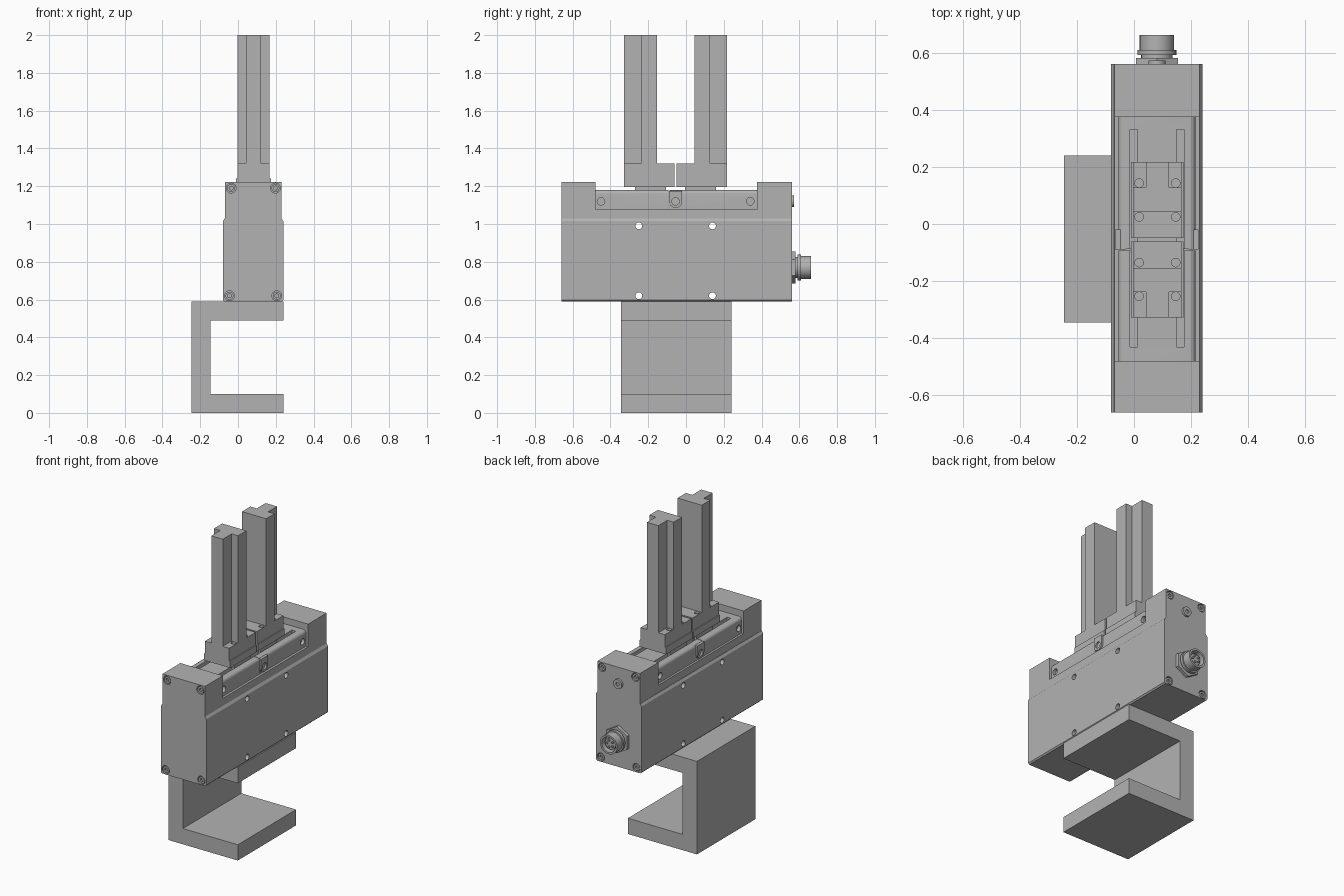
import bpy, bmesh, math
from mathutils import Matrix, Vector

if "Cube" in bpy.data.objects:
    bpy.data.objects.remove(bpy.data.objects["Cube"], do_unlink=True)

grey = bpy.data.materials.new("machined grey")
grey.use_nodes = True
grey.diffuse_color = (0.45, 0.45, 0.45, 1)
grey.node_tree.nodes["Principled BSDF"].inputs["Base Color"].default_value = (0.45, 0.45, 0.45, 1)


def finish(name, bm):
    bmesh.ops.recalc_face_normals(bm, faces=bm.faces[:])
    mesh = bpy.data.meshes.new(name)
    bm.to_mesh(mesh)
    bm.free()
    mesh.materials.append(grey)
    ob = bpy.data.objects.new(name, mesh)
    bpy.context.collection.objects.link(ob)
    return ob


def add_prism(bm, pts, lo, hi, axis):
    """Extrude a profile: axis 'z' takes (x, y) points, axis 'y' takes (x, z)."""
    place = (lambda p, t: (p[0], p[1], t)) if axis == 'z' else (lambda p, t: (p[0], t, p[1]))
    face = bm.faces.new([bm.verts.new(place(p, lo)) for p in pts])
    ext = bmesh.ops.extrude_face_region(bm, geom=[face])["geom"]
    step = Vector(place((0, 0), hi - lo))
    bmesh.ops.translate(bm, vec=step, verts=[v for v in ext if isinstance(v, bmesh.types.BMVert)])


def prism(name, pts, lo, hi, axis):
    bm = bmesh.new()
    add_prism(bm, pts, lo, hi, axis)
    return finish(name, bm)


def rect(x0, x1, y0, y1):
    return [(x0, y0), (x1, y0), (x1, y1), (x0, y1)]


def box(name, x0, x1, y0, y1, z0, z1):
    return prism(name, rect(x0, x1, y0, y1), z0, z1, 'z')


def add_cyl(bm, axis, centre, r, length, sides=24):
    turn = {'x': Matrix.Rotation(math.pi / 2, 4, 'Y'),
            'y': Matrix.Rotation(math.pi / 2, 4, 'X'), 'z': Matrix()}[axis]
    bmesh.ops.create_cone(bm, cap_ends=True, segments=sides, radius1=r, radius2=r,
                          depth=length, matrix=Matrix.Translation(centre) @ turn)


def cyls(name, axis, centres, r, length, sides=24):
    bm = bmesh.new()
    for c in centres:
        add_cyl(bm, axis, c, r, length, sides)
    return finish(name, bm)


def cut(ob, cutter):
    cutter.hide_render = True
    mod = ob.modifiers.new("cut", 'BOOLEAN')
    mod.operation, mod.solver, mod.object = 'DIFFERENCE', 'EXACT', cutter
    bpy.context.view_layer.objects.active = ob
    bpy.ops.object.modifier_apply(modifier=mod.name)
    bpy.data.objects.remove(cutter, do_unlink=True)


MID = 0.08          # centre line of the gripper in x
FRONT, BACK = -0.66, 0.56

# Mounting bracket, a C opening to +x
prism("mounting_bracket", [(-0.245, 0), (0.24, 0), (0.24, 0.1), (-0.145, 0.1),
                           (-0.145, 0.49), (0.24, 0.49), (0.24, 0.59), (-0.245, 0.59)],
      -0.345, 0.24, 'y')

# Main housing with chamfered long edges and cross holes
housing = prism("housing", [(-0.072, 0.59), (0.232, 0.59), (0.24, 0.598), (0.24, 1.015),
                            (0.23, 1.03), (-0.07, 1.03), (-0.08, 1.015), (-0.08, 0.598)],
                FRONT, BACK, 'y')
cut(housing, cyls("cross_holes", 'x', [(MID, y, z) for y in (-0.25, 0.14) for z in (0.62, 0.99)],
                  0.018, 1))
low_screws = [(x, y, 0.62) for x in (-0.045, 0.205) for y in (FRONT, BACK)]
cut(housing, cyls("counterbores", 'y', low_screws, 0.026, 0.04))

# Raised end blocks and the strip joining them
top_screws = [(x, y, 1.19) for x in (-0.036, 0.198) for y in (FRONT, BACK)]
for name, y0, y1 in (("front_end_block", FRONT, -0.48), ("back_end_block", 0.375, BACK)):
    block = box(name, -0.068, 0.23, y0, y1, 1.03, 1.222)
    cut(block, cyls("counterbores", 'y', top_screws, 0.026, 0.04))
box("centre_strip", -0.068, 0.23, -0.48, 0.375, 1.03, 1.078)

# Socket screws in both ends
screws = cyls("end_screws", 'y', [(x, y - math.copysign(0.012, y), z)
                                  for x, y, z in low_screws + top_screws], 0.021, 0.018)
cut(screws, cyls("sockets", 'y', low_screws + top_screws, 0.011, 0.03, 6))

# Rail cover in two halves with rounded shoulders, slots and side screw holes
shoulder = [(0.115 + 0.02 * math.cos(a), 1.16 + 0.02 * math.sin(a))
            for a in (i * math.pi / 12 for i in range(7))]
right_half = [(0.135, 1.078)] + shoulder
profile = [(MID + x, z) for x, z in right_half] + [(MID - x, z) for x, z in reversed(right_half)]
for name, y0, y1 in (("front_rail_cover", -0.48, -0.092), ("back_rail_cover", -0.088, 0.375)):
    cover = prism(name, profile, y0, y1, 'y')
    bm = bmesh.new()
    for x0 in (-0.014, 0.148):
        add_prism(bm, rect(x0, x0 + 0.027, -0.43, 0.33), 1.15, 1.2, 'z')
    cut(cover, finish("slots", bm))
    cut(cover, cyls("cover_holes", 'x', [(x, y, 1.12) for x in (-0.055, 0.215)
                                         for y in (-0.45, 0.34)], 0.02, 0.04))

# Rounded centre lugs on both sides of the cover
for name, x0, x1 in (("right_lug", -0.066, -0.03), ("left_lug", 0.19, 0.226)):
    arc = [(-0.055 + 0.035 * math.cos(a), 1.12 + 0.035 * math.sin(a))
           for a in (math.pi + i * math.pi / 12 for i in range(13))]
    bm = bmesh.new()
    face = bm.faces.new([bm.verts.new((x0, y, z)) for y, z in arc + [(-0.02, 1.175), (-0.09, 1.175)]])
    ext = bmesh.ops.extrude_face_region(bm, geom=[face])["geom"]
    bmesh.ops.translate(bm, vec=(x1 - x0, 0, 0),
                        verts=[v for v in ext if isinstance(v, bmesh.types.BMVert)])
    lug = finish(name, bm)
    cut(lug, cyls("lug_hole", 'x', [(x0 if x0 < 0 else x1, -0.055, 1.12)], 0.02, 0.04))

# Jaws: neck, carriage plate, base block and T-section finger, mirrored about the gap
GAP = -0.055
for side, s in (("front", -1), ("back", 1)):
    def span(a, b):
        return sorted((GAP + s * a, GAP + s * b))
    box(side + "_jaw_neck", 0, 0.16, *span(0.05, 0.215), 1.155, 1.2)
    plate = box(side + "_jaw_plate", -0.01, 0.174, *span(0.006, 0.272), 1.197, 1.24)
    base = box(side + "_jaw_base", -0.003, 0.167, *span(0.006, 0.272), 1.24, 1.32)
    cut(base, cyls("base_holes", 'z', [(x, GAP + s * d, 1.32) for x in (0.018, 0.146)
                                       for d in (0.08, 0.198)], 0.015, 0.08))
    inner, step, outer = (GAP + s * d for d in (0.099, 0.183, 0.272))
    prism(side + "_finger", [(-0.003, inner), (0.167, inner), (0.167, step), (0.122, step),
                             (0.122, outer), (0.042, outer), (0.042, step), (-0.003, step)],
          1.32, 2.0, 'z')

# Cable connector on the back end
Z = 0.77
cyls("connector_nut", 'y', [(MID, 0.57, Z)], 0.085, 0.022, 6)
cyls("connector_neck", 'y', [(MID, 0.585, Z)], 0.055, 0.03)
cyls("connector_flange", 'y', [(MID, 0.6, Z)], 0.068, 0.018, 32)
barrel = cyls("connector_barrel", 'y', [(MID, 0.63, Z)], 0.06, 0.064, 32)
cut(barrel, cyls("bore", 'y', [(MID, 0.66, Z)], 0.048, 0.08, 32))
cyls("connector_insert", 'y', [(MID, 0.63, Z)], 0.036, 0.03)
cyls("connector_pins", 'y', [(MID + 0.022 * math.cos(i * math.tau / 5), 0.645,
                              Z + 0.022 * math.sin(i * math.tau / 5)) for i in range(5)],
     0.006, 0.02, 10)

# Small plug above the connector
plug = cyls("end_plug", 'y', [(MID, 0.566, 1.12)], 0.03, 0.014)
cut(plug, cyls("plug_socket", 'y', [(MID, 0.575, 1.12)], 0.012, 0.018, 6))

# Smooth the round parts, keep sharp edges
for ob in bpy.data.objects:
    if ob.type == 'MESH' and grey.name in ob.data.materials:
        bpy.ops.object.select_all(action='DESELECT')
        ob.select_set(True)
        bpy.context.view_layer.objects.active = ob
        bpy.ops.object.shade_smooth_by_angle(angle=math.radians(30))
